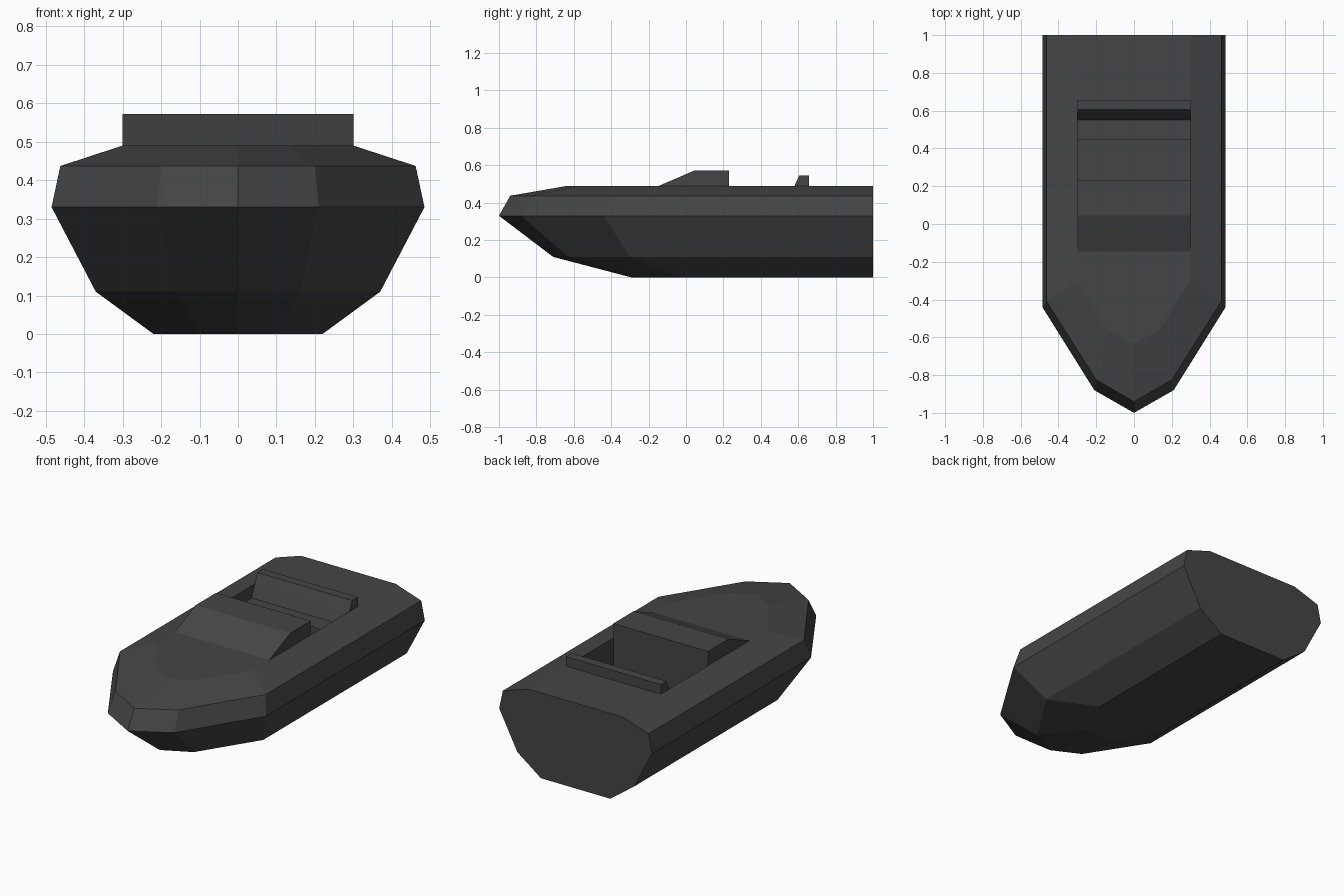
import bpy, bmesh

if "Cube" in bpy.data.objects:
    bpy.data.objects.remove(bpy.data.objects["Cube"])

mat = bpy.data.materials.new("dark_grey")
mat.diffuse_color = (0.06, 0.06, 0.06, 1)
mat.use_nodes = True
mat.node_tree.nodes["Principled BSDF"].inputs["Base Color"].default_value = mat.diffuse_color


def make_object(name, bm):
    bmesh.ops.recalc_face_normals(bm, faces=bm.faces)
    mesh = bpy.data.meshes.new(name)
    bm.to_mesh(mesh)
    bm.free()
    mesh.materials.append(mat)
    ob = bpy.data.objects.new(name, mesh)
    bpy.context.collection.objects.link(ob)
    return ob


def skin(name, rings):
    """Closed solid through a stack of equal-length rings."""
    bm = bmesh.new()
    vs = [[bm.verts.new(p) for p in r] for r in rings]
    n = len(vs[0])
    for a, b in zip(vs, vs[1:]):
        for i in range(n):
            j = (i + 1) % n
            bm.faces.new((a[i], a[j], b[j], b[i]))
    bm.faces.new(vs[0])
    bm.faces.new(vs[-1])
    return make_object(name, bm)


def prism(name, profile, half_width):
    """Side profile (y, z) extruded across x."""
    return skin(name, [[(x, y, z) for y, z in profile]
                       for x in (-half_width, half_width)])


# Hull levels: z, side half width, side corner y, bow quarter (x, y), bow tip y
levels = [
    (0.00, 0.22, -0.03, 0.10, -0.25, -0.29),
    (0.11, 0.37, -0.30, 0.16, -0.63, -0.71),
    (0.33, 0.485, -0.44, 0.21, -0.88, -1.00),
    (0.437, 0.462, -0.41, 0.20, -0.825, -0.94),
    (0.49, 0.30, -0.30, 0.13, -0.565, -0.635),
]
rings = []
for z, w, cy, qx, qy, ty in levels:
    half = [(w, 1.0, z), (w, cy, z), (qx, qy, z)]
    rings.append(half + [(0, ty, z)] + [(-x, y, z) for x, y, z in reversed(half)])
hull = skin("hull", rings)

# Cockpit well with stepped bench, cut out of the deck
well = prism("cockpit_cutter", [(0.23, 0.7), (0.23, 0.25), (0.445, 0.25),
                                (0.445, 0.42), (0.55, 0.42), (0.58, 0.49),
                                (0.58, 0.7)], 0.299)
well.hide_render = True
well.hide_viewport = True
cut = hull.modifiers.new("cockpit", 'BOOLEAN')
cut.operation = 'DIFFERENCE'
cut.solver = 'EXACT'
cut.object = well

# Raised sloping cowl ahead of the cockpit
prism("cowl", [(-0.145, 0.49), (0.045, 0.572), (0.23, 0.572), (0.23, 0.49)], 0.30)

# Seat back rising above the deck
prism("seat_back", [(0.58, 0.49), (0.605, 0.545), (0.657, 0.545), (0.657, 0.49)], 0.30)
